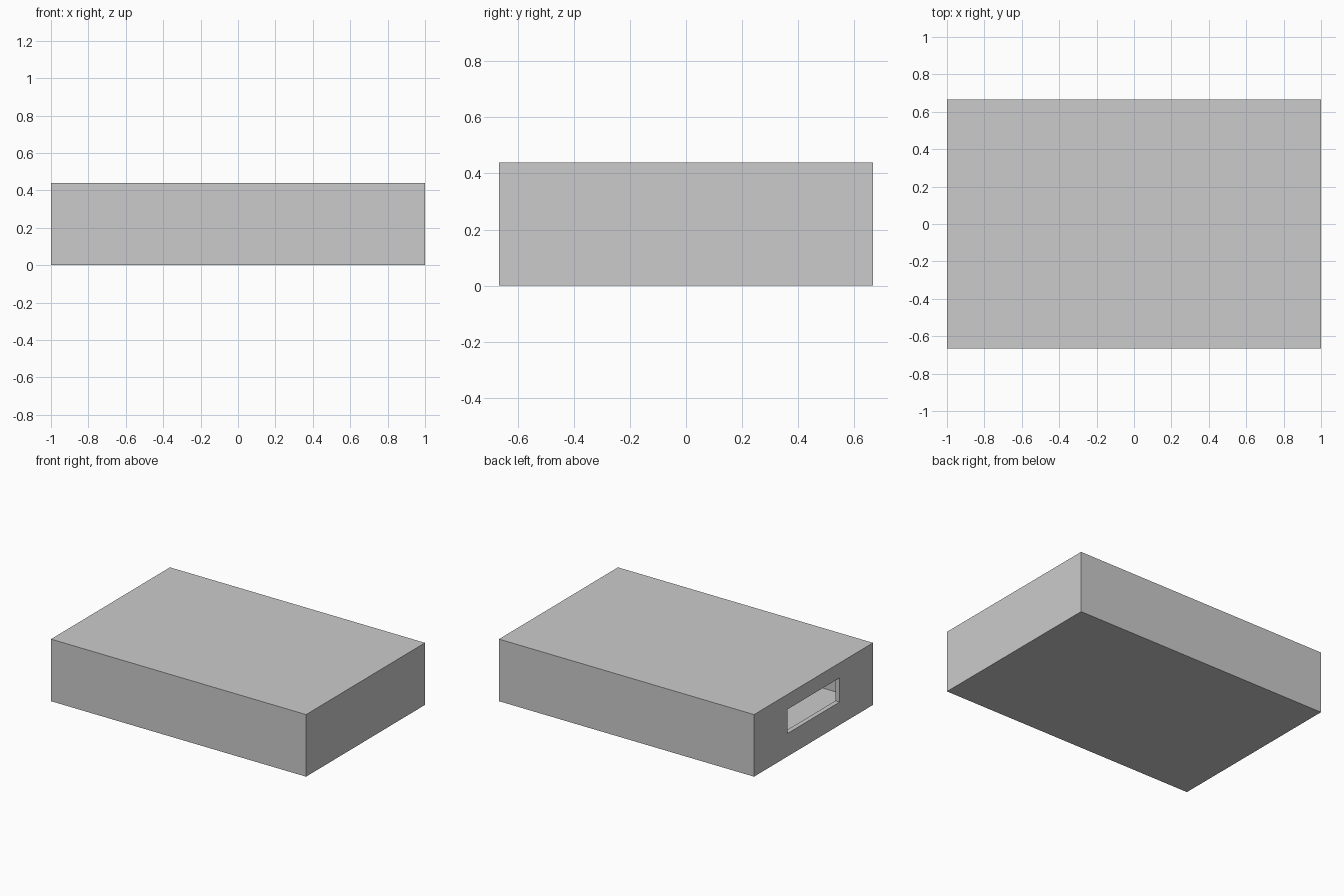
import bpy
import bmesh
from mathutils import Vector

if "Cube" in bpy.data.objects:
    bpy.data.objects.remove(bpy.data.objects["Cube"])

W, D, H = 2.0, 1.332, 0.44        # outer size
WALL = 0.033                      # panel thickness
HOLE_Y, HOLE_Z0, HOLE_Z1 = 0.293, 0.163, 0.334

# Closed box shell
bm = bmesh.new()
bmesh.ops.create_cube(bm, size=1)
bmesh.ops.scale(bm, vec=(W, D, H), verts=bm.verts)
bmesh.ops.translate(bm, vec=(0, 0, H / 2), verts=bm.verts)

# Rectangular opening in the left end
end = min(bm.faces, key=lambda f: f.calc_center_median().x)
bmesh.ops.inset_region(bm, faces=[end], thickness=0.05)
for v in end.verts:
    v.co = Vector((-W / 2,
                   HOLE_Y if v.co.y > 0 else -HOLE_Y,
                   HOLE_Z1 if v.co.z > H / 2 else HOLE_Z0))
bmesh.ops.delete(bm, geom=[end], context='FACES_ONLY')
bmesh.ops.recalc_face_normals(bm, faces=bm.faces)
if sum(f.normal.dot(f.calc_center_median() - Vector((0, 0, H / 2))) for f in bm.faces) < 0:
    bmesh.ops.reverse_faces(bm, faces=bm.faces)

mesh = bpy.data.meshes.new("hollow_box")
bm.to_mesh(mesh)
bm.free()
box = bpy.data.objects.new("hollow_box", mesh)
bpy.context.collection.objects.link(box)

# Wall thickness, grown inwards
shell = box.modifiers.new("walls", 'SOLIDIFY')
shell.thickness = WALL
shell.offset = -1
shell.use_even_offset = True
